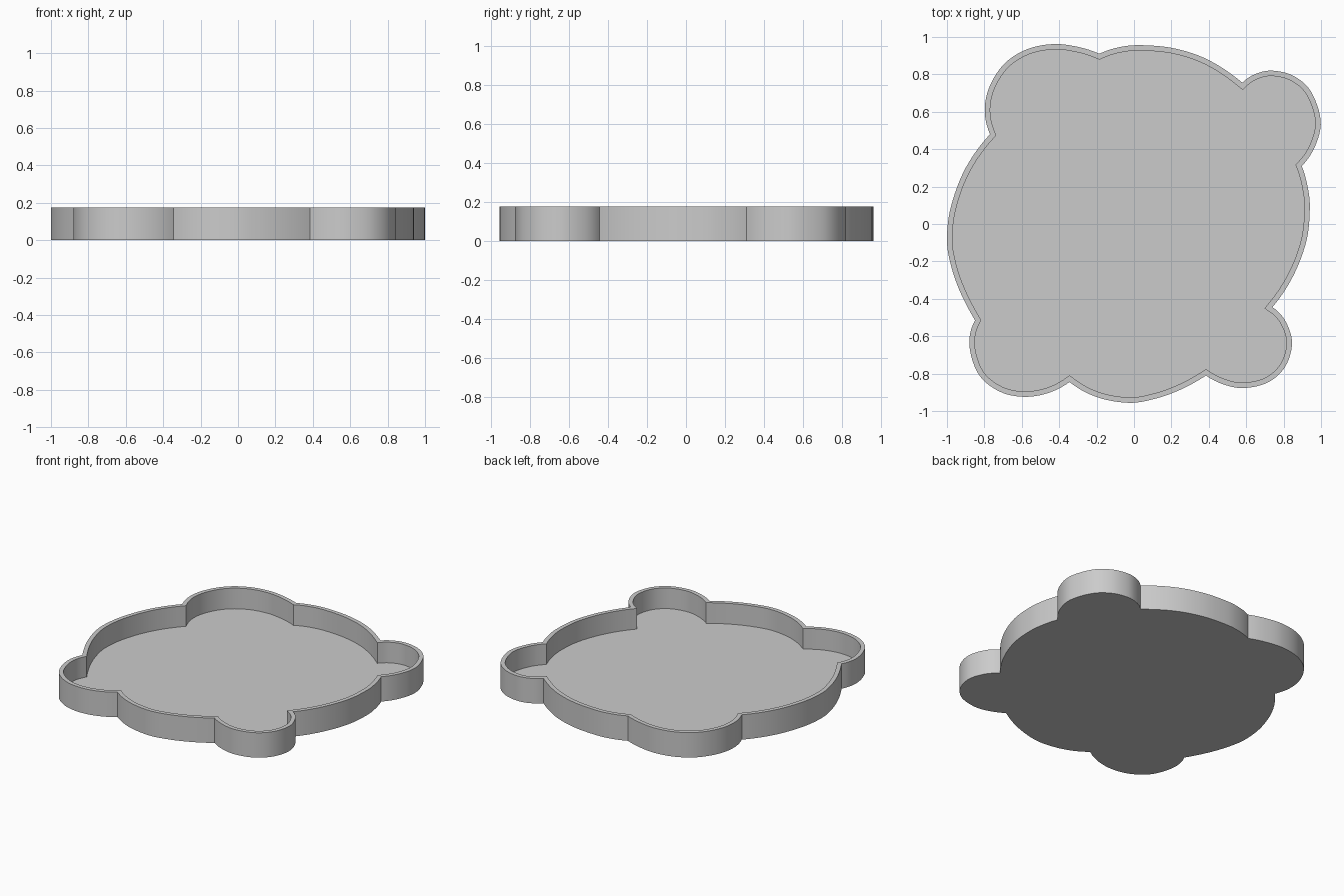
import bpy, bmesh, math
from mathutils import Vector

if "Cube" in bpy.data.objects:
    bpy.data.objects.remove(bpy.data.objects["Cube"])

HEIGHT, WALL, FLOOR, STEPS = 0.175, 0.029, 0.03, 6

# Lobes of the outline, clockwise; each starts at a sharp notch
LOBES = [
    [(-.185, .91), (-.08, .945), (.04, .956), (.22, .938), (.40, .876)],
    [(.58, .755), (.645, .80), (.735, .82), (.85, .793), (.945, .71), (.998, .555), (.97, .42)],
    [(.897, .31), (.926, .21), (.94, .09), (.922, -.09), (.85, -.28)],
    [(.74, -.445), (.81, -.52), (.845, -.635), (.81, -.76), (.72, -.845), (.59, -.877), (.48, -.858)],
    [(.385, -.81), (.25, -.885), (.11, -.935), (-.03, -.956), (-.20, -.925)],
    [(-.345, -.845), (-.46, -.904), (-.59, -.924), (-.72, -.895), (-.83, -.805), (-.88, -.65)],
    [(-.85, -.515), (-.935, -.35), (-.984, -.2), (-1.0, -.07), (-.977, .10), (-.90, .30)],
    [(-.77, .48), (-.798, .61), (-.77, .74), (-.69, .86), (-.57, .935), (-.43, .962), (-.30, .947)],
]


def smooth_lobe(points, end):
    """Sample a spline through one lobe, leaving out its last notch."""
    p = [Vector(q) for q in points + [end]]
    p = [3 * p[0] - 3 * p[1] + p[2]] + p + [3 * p[-1] - 3 * p[-2] + p[-3]]
    out = []
    for a, b, c, d in zip(p, p[1:], p[2:], p[3:]):
        for i in range(STEPS):
            t = i / STEPS
            out.append(0.5 * (2 * b + (c - a) * t + (2 * a - 5 * b + 4 * c - d) * t * t
                              + (3 * b - a - 3 * c + d) * t ** 3))
    return out


def inset(loop, dist):
    """Offset a clockwise loop inwards with mitred corners."""
    out = []
    for i, p in enumerate(loop):
        e1 = (p - loop[i - 1]).normalized()
        e2 = (loop[(i + 1) % len(loop)] - p).normalized()
        n1, n2 = Vector((e1.y, -e1.x)), Vector((e2.y, -e2.x))
        out.append(p + (n1 + n2) * dist / (1 + n1.dot(n2)))
    return out


outer = []
for i, lobe in enumerate(LOBES):
    outer += smooth_lobe(lobe, LOBES[(i + 1) % len(LOBES)][0])
inner = inset(outer, WALL)

# Tray: underside, outer wall, rim, inner wall and floor
bm = bmesh.new()
rings = [[bm.verts.new((p.x, p.y, z)) for p in loop]
         for loop, z in ((outer, 0), (outer, HEIGHT), (inner, HEIGHT), (inner, FLOOR))]
n = len(outer)
for low, high in zip(rings, rings[1:]):
    for i in range(n):
        j = (i + 1) % n
        bm.faces.new((low[i], high[i], high[j], low[j])).smooth = True
bm.faces.new(rings[0])
bm.faces.new(rings[-1][::-1])
bmesh.ops.recalc_face_normals(bm, faces=bm.faces)
mesh = bpy.data.meshes.new("tray")
bm.to_mesh(mesh)
bm.free()
tray = bpy.data.objects.new("tray", mesh)
bpy.context.collection.objects.link(tray)

# Plain grey material
grey = bpy.data.materials.new("light grey")
grey.use_nodes = True
colour = (0.6, 0.6, 0.6, 1)
grey.diffuse_color = colour
grey.node_tree.nodes["Principled BSDF"].inputs["Base Color"].default_value = colour
mesh.materials.append(grey)

# Smooth walls with sharp rims and notches
bpy.ops.object.select_all(action='DESELECT')
tray.select_set(True)
bpy.context.view_layer.objects.active = tray
bpy.ops.object.shade_smooth_by_angle(angle=math.radians(30))
